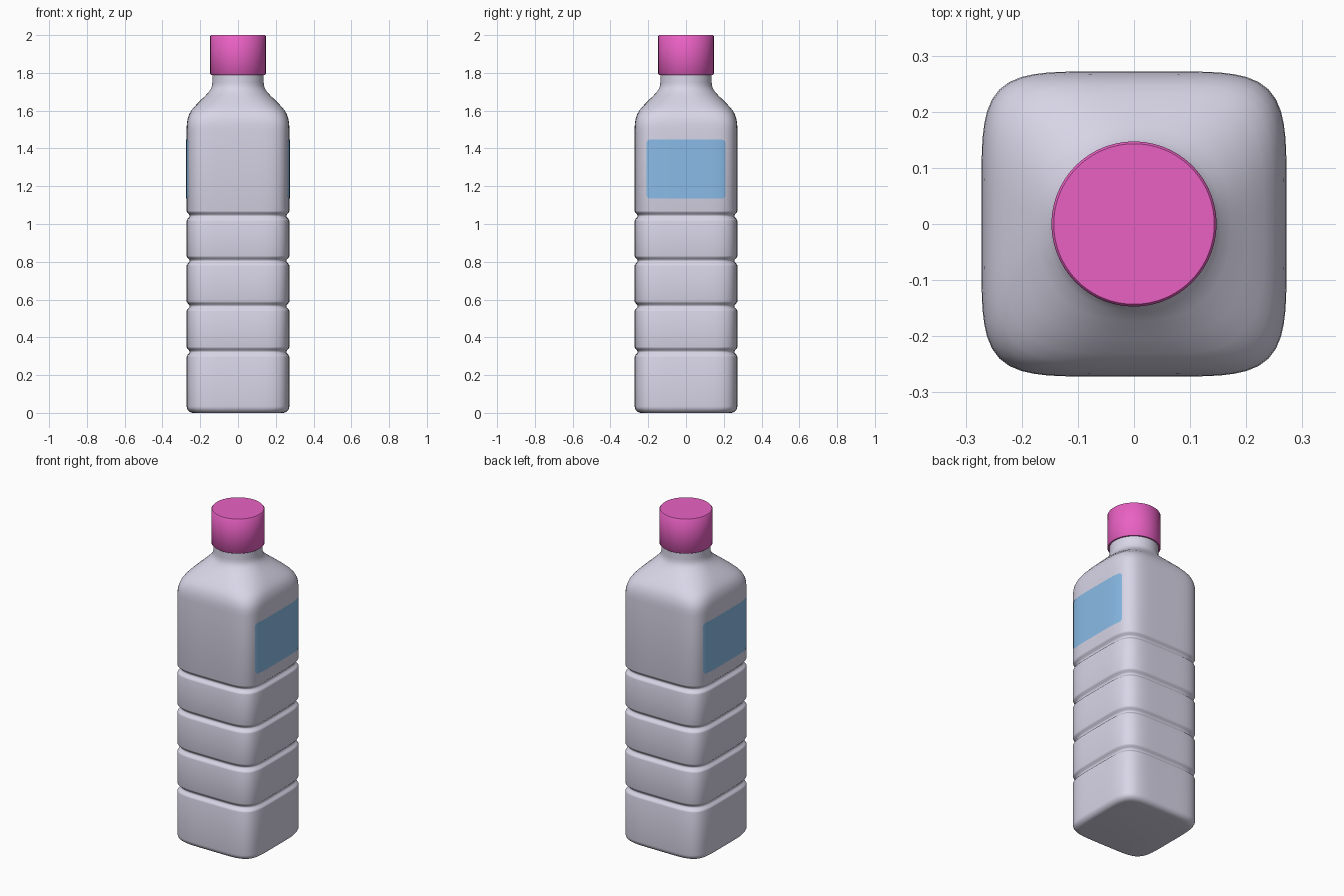
import bpy, bmesh
from math import cos, sin, pi, sqrt

if "Cube" in bpy.data.objects:
    bpy.data.objects.remove(bpy.data.objects["Cube"])

SEG = 96
HALF, SQUARE = 0.272, 5.5


def finish(name, bm, color):
    bmesh.ops.recalc_face_normals(bm, faces=bm.faces)
    mesh = bpy.data.meshes.new(name)
    bm.to_mesh(mesh)
    bm.free()
    obj = bpy.data.objects.new(name, mesh)
    bpy.context.collection.objects.link(obj)
    mat = bpy.data.materials.new(name + "_colour")
    mat.diffuse_color = (*color, 1)
    mat.use_nodes = True
    mat.node_tree.nodes["Principled BSDF"].inputs["Base Color"].default_value = mat.diffuse_color
    mesh.materials.append(mat)
    bpy.ops.object.select_all(action='DESELECT')
    bpy.context.view_layer.objects.active = obj
    obj.select_set(True)
    bpy.ops.object.shade_smooth_by_angle(angle=pi / 4)
    return obj


def loft(name, profile, color):
    """Stack superellipse rings given as (z, half width, squareness)."""
    bm = bmesh.new()
    rings = []
    for z, r, n in profile:
        ring = []
        for i in range(SEG):
            c, s = cos(2 * pi * i / SEG), sin(2 * pi * i / SEG)
            rho = r / (abs(c) ** n + abs(s) ** n) ** (1 / n)
            ring.append(bm.verts.new((rho * c, rho * s, z)))
        rings.append(ring)
    for a, b in zip(rings, rings[1:]):
        for i in range(SEG):
            j = (i + 1) % SEG
            bm.faces.new((a[i], a[j], b[j], b[i]))
    bm.faces.new(rings[0])
    bm.faces.new(rings[-1])
    return finish(name, bm, color)


# Bottle body: rounded base, four pressed grooves, shoulder and neck
profile = []
for k in range(7):
    t = k / 6 * pi / 2
    profile.append((0.035 * (1 - cos(t)), HALF - 0.035 * (1 - sin(t)), SQUARE))
for zc in (0.323, 0.565, 0.805, 1.043):
    for k in range(-6, 7):
        depth = 0.016 * (0.5 + 0.5 * cos(pi * k / 6))
        profile.append((zc + 0.026 * k / 6, HALF - depth, SQUARE))
profile += [(1.50, 0.272, 5.5), (1.53, 0.271, 5.4), (1.555, 0.267, 5.2),
            (1.58, 0.259, 4.8), (1.60, 0.248, 4.3), (1.62, 0.232, 3.8),
            (1.65, 0.203, 3.1), (1.68, 0.172, 2.5), (1.70, 0.154, 2.2),
            (1.715, 0.144, 2.07), (1.73, 0.138, 2), (1.75, 0.136, 2),
            (1.80, 0.136, 2)]
loft("bottle_body", profile, (0.69, 0.67, 0.80))

# Screw cap with a fine edge bevel
loft("cap", [(1.79, 0.144, 2), (1.793, 0.147, 2), (1.996, 0.147, 2),
             (2.0, 0.143, 2)], (0.82, 0.12, 0.55))


# Labels with rounded corners, curved to follow both side walls
def label(name, side):
    bm = bmesh.new()
    w, z0, z1, rad = 0.21, 1.135, 1.447, 0.022
    ys = [w - rad * (1 - sin(k / 6 * pi / 2)) for k in range(7)]
    ys = [-y for y in reversed(ys)] + \
         [(w - rad) * k / 12 for k in range(-11, 12)] + ys
    cols = []
    for y in ys:
        d = max(0, abs(y) - (w - rad))
        inset = rad - sqrt(max(0, rad * rad - d * d))
        x = HALF * (1 - (abs(y) / HALF) ** SQUARE) ** (1 / SQUARE) + 0.003
        cols.append([bm.verts.new((side * x, y, z))
                     for z in (z0 + inset, z1 - inset)])
    for a, b in zip(cols, cols[1:]):
        f = (a[0], b[0], b[1], a[1])
        bm.faces.new(f if side > 0 else f[::-1])
    finish(name, bm, (0.25, 0.50, 0.80))


label("label_right", 1)
label("label_left", -1)
